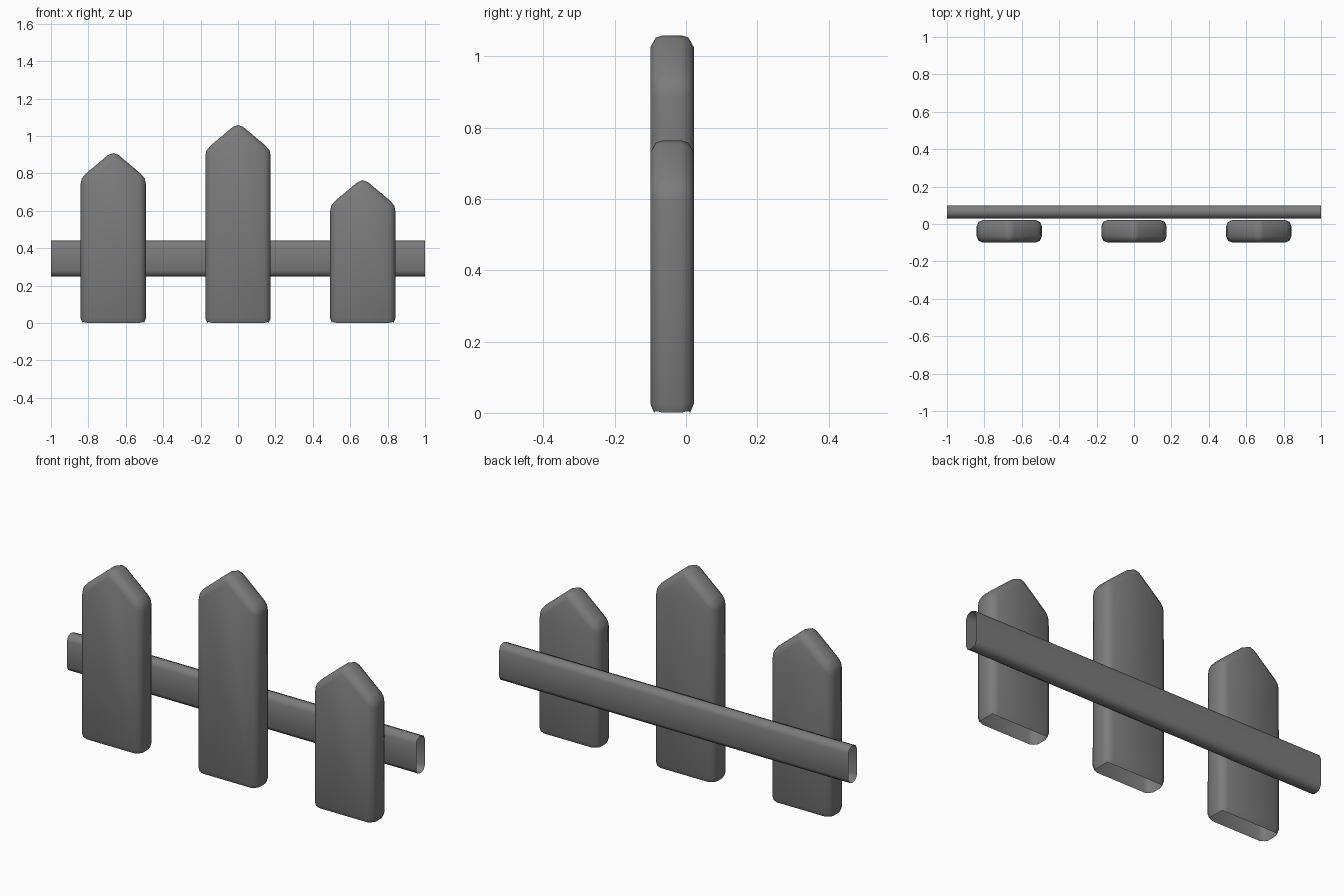
import bpy
import bmesh
from math import radians

default = bpy.data.objects.get("Cube")
if default:
    bpy.data.objects.remove(default, do_unlink=True)

# Single grey material
grey = bpy.data.materials.new("grey_wood")
grey.use_nodes = True
colour = (0.2, 0.2, 0.2, 1)
grey.diffuse_color = colour
bsdf = grey.node_tree.nodes["Principled BSDF"]
bsdf.inputs["Base Color"].default_value = colour
bsdf.inputs["Roughness"].default_value = 0.8


def prism(points, direction):
    """Extrude a closed outline into a solid."""
    bm = bmesh.new()
    face = bm.faces.new([bm.verts.new(p) for p in points])
    ext = bmesh.ops.extrude_face_region(bm, geom=[face])
    verts = [v for v in ext["geom"] if isinstance(v, bmesh.types.BMVert)]
    bmesh.ops.translate(bm, verts=verts, vec=direction)
    bmesh.ops.recalc_face_normals(bm, faces=bm.faces)
    return bm


def round_edges(bm, edges, radius):
    bmesh.ops.bevel(bm, geom=edges, offset=radius, offset_type='OFFSET',
                    segments=2, profile=0.5, affect='EDGES', clamp_overlap=True)
    bm.normal_update()


def open_faces(bm, test):
    """Remove faces that are left open on the hollow part."""
    bmesh.ops.delete(bm, geom=[f for f in bm.faces if test(f.normal)], context='FACES')


def finish(bm, name):
    mesh = bpy.data.meshes.new(name)
    bm.to_mesh(mesh)
    bm.free()
    mesh.materials.append(grey)
    obj = bpy.data.objects.new(name, mesh)
    bpy.context.collection.objects.link(obj)
    bpy.ops.object.select_all(action='DESELECT')
    obj.select_set(True)
    bpy.context.view_layer.objects.active = obj
    bpy.ops.object.shade_smooth_by_angle(angle=radians(60))


def picket(name, x, top):
    """Pointed board with rounded edges, hollow from below."""
    half, front, base = 0.175, -0.1, -0.01
    shoulder, peak = top - 0.135, top + 0.012
    outline = [(x - half, front, base), (x + half, front, base),
               (x + half, front, shoulder), (x, front, peak),
               (x - half, front, shoulder)]
    bm = prism(outline, (0, 0.122, 0))
    round_edges(bm, bm.edges[:], 0.036)
    open_faces(bm, lambda n: n.z < -0.6)
    finish(bm, name)


# Three pickets of different heights
picket("right_picket", -0.667, 0.91)
picket("middle_picket", 0, 1.06)
picket("left_picket", 0.667, 0.765)

# Rail: open-ended tube behind the pickets
bm = prism([(-1, 0.03, 0.25), (-1, 0.1, 0.25), (-1, 0.1, 0.44), (-1, 0.03, 0.44)], (2, 0, 0))
long_edges = [e for e in bm.edges if abs(e.verts[0].co.x - e.verts[1].co.x) > 1]
round_edges(bm, long_edges, 0.028)
open_faces(bm, lambda n: abs(n.x) > 0.9)
finish(bm, "rail")
